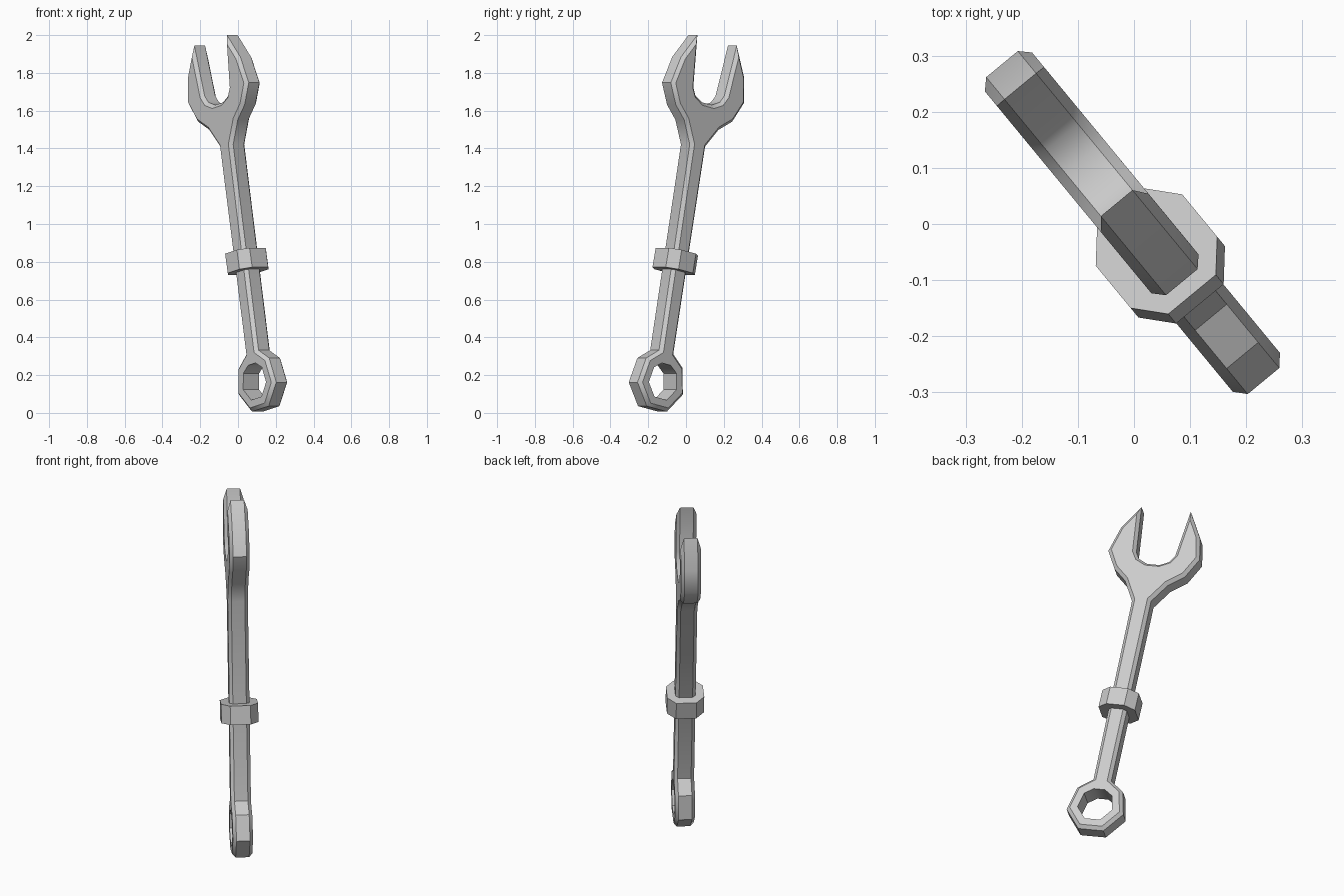
import bpy, bmesh, math
from mathutils import Matrix, Vector

if "Cube" in bpy.data.objects:
    bpy.data.objects.remove(bpy.data.objects["Cube"])

# Wrench plane: p across the handle, v along it, n through the thickness
LEAN = math.radians(12)
u = Vector((0.636, -0.771, 0))
n = Vector((-0.771, -0.636, 0))
up = Vector((0, 0, 1))
p = u * math.cos(LEAN) + up * math.sin(LEAN)
v = -u * math.sin(LEAN) + up * math.cos(LEAN)
FRAME = Matrix.Translation(u * 0.2 + up * 0.165) @ Matrix((p, v, n)).transposed().to_4x4()


def prism(name, points, half, matrix, inset=0.0, depth=0.0):
    """Extrude an outline to +-half, optionally with chamfered caps."""
    bm = bmesh.new()
    base = bm.faces.new([bm.verts.new((x, y, -half)) for x, y in points])
    top = bmesh.ops.extrude_face_region(bm, geom=[base], use_keep_orig=True)
    cap = [g for g in top["geom"] if isinstance(g, bmesh.types.BMFace)]
    bmesh.ops.translate(bm, vec=(0, 0, 2 * half),
                        verts=[g for g in top["geom"] if isinstance(g, bmesh.types.BMVert)])
    bmesh.ops.recalc_face_normals(bm, faces=bm.faces)
    if inset:
        for f in [base] + cap:
            bmesh.ops.inset_region(bm, faces=[f], thickness=inset, depth=depth,
                                   use_even_offset=True)
    me = bpy.data.meshes.new(name)
    bm.to_mesh(me)
    bm.free()
    ob = bpy.data.objects.new(name, me)
    bpy.context.collection.objects.link(ob)
    ob.matrix_world = matrix
    return ob


def ring(radius, angles):
    return [(radius * math.sin(math.radians(a)), radius * math.cos(math.radians(a)))
            for a in angles]


# Wrench body: ring end, handle and open jaw in one outline
angles = [-51.4 * i for i in (1, 2, 3, 4, 5, 6)]
right = [(0.05, 0.16), (0.07, 1.27), (0.135, 1.39), (0.207, 1.455), (0.265, 1.562),
         (0.225, 1.71), (0.139, 1.848)]
mouth = [(0.109, 1.57), (0.085, 1.53), (0.035, 1.505),
         (-0.035, 1.505), (-0.085, 1.53), (-0.109, 1.57)]
left = [(-0.137, 1.848), (-0.223, 1.69), (-0.248, 1.56), (-0.19, 1.448),
        (-0.107, 1.386), (-0.035, 1.28), (-0.05, 0.16)]
body = prism("wrench_body", right + mouth + left + ring(0.163, angles),
             0.0365, FRAME, 0.018, 0.018)

# Hole through the ring end
cutter = prism("hole_cutter", ring(0.1, angles + [-342, -378]), 0.2, FRAME)
cutter.hide_render = True
bpy.context.view_layer.update()
cut = body.modifiers.new("hole", "BOOLEAN")
cut.operation = "DIFFERENCE"
cut.solver = "EXACT"
cut.object = cutter
bpy.context.view_layer.objects.active = body
body.select_set(True)
bpy.ops.object.modifier_apply(modifier=cut.name)
bpy.data.objects.remove(cutter)
bpy.ops.object.shade_smooth_by_angle(angle=math.radians(40))

# Octagonal collar around the handle
octagon = [(0.102, 0.055), (0.05, 0.1), (-0.05, 0.1), (-0.102, 0.055),
           (-0.102, -0.055), (-0.05, -0.1), (0.05, -0.1), (0.102, -0.055)]
prism("collar", octagon, 0.0525,
      FRAME @ Matrix.Translation((0.009, 0.649, 0)) @ Matrix.Rotation(math.pi / 2, 4, "X"))
